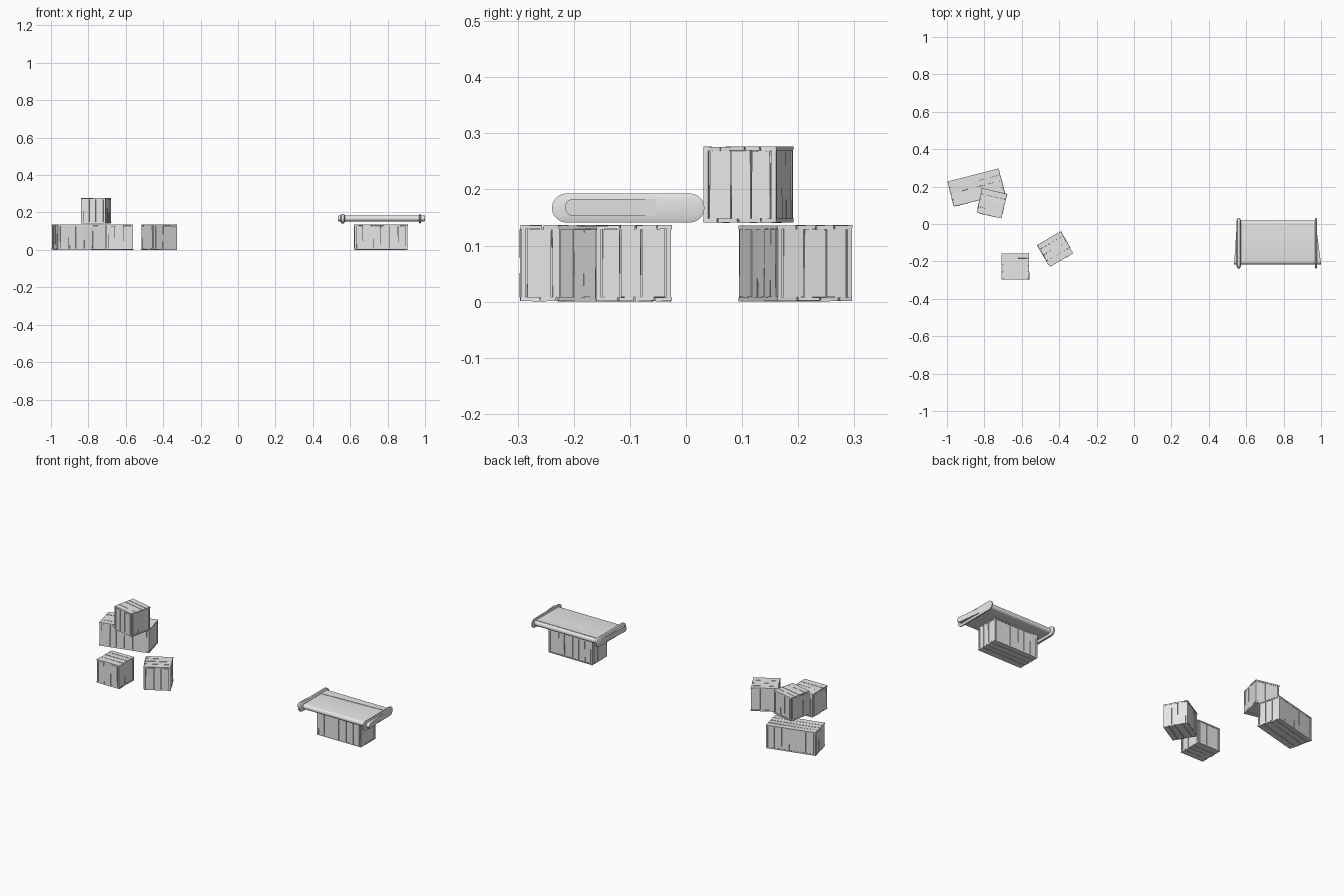
import bpy, bmesh, math, random
from mathutils import Matrix, Vector

random.seed(4)
if "Cube" in bpy.data.objects:
    bpy.data.objects.remove(bpy.data.objects["Cube"], do_unlink=True)

grey = bpy.data.materials.new("plain_grey")
grey.use_nodes = True
grey.diffuse_color = (0.8, 0.8, 0.8, 1)
grey.node_tree.nodes["Principled BSDF"].inputs["Base Color"].default_value = (0.8, 0.8, 0.8, 1)


def finish(bm, name, matrix=None, smooth=False):
    bmesh.ops.recalc_face_normals(bm, faces=bm.faces[:])
    mesh = bpy.data.meshes.new(name)
    bm.to_mesh(mesh)
    bm.free()
    mesh.materials.append(grey)
    obj = bpy.data.objects.new(name, mesh)
    bpy.context.collection.objects.link(obj)
    if matrix:
        obj.matrix_world = matrix
    if smooth:
        bpy.ops.object.select_all(action='DESELECT')
        obj.select_set(True)
        bpy.context.view_layer.objects.active = obj
        bpy.ops.object.shade_smooth_by_angle(angle=math.radians(40))
    return obj


def box(bm, lo, hi, wobble=0.0):
    """Box between two corners, with slightly uneven hand-cut corners."""
    lo, hi = Vector(lo), Vector(hi)
    verts = bmesh.ops.create_cube(bm, size=1)["verts"]
    for v in verts:
        v.co = Vector(v.co[i] * (hi[i] - lo[i]) + (lo[i] + hi[i]) / 2 for i in range(3))
        v.co += Vector(random.uniform(-wobble, wobble) for _ in range(3))


def splits(half, count, gap=0.0022):
    """Uneven plank intervals across -half..half."""
    widths = [random.uniform(0.75, 1.25) for _ in range(count)]
    scale = 2 * half / sum(widths)
    start = -half
    for w in widths:
        yield start + gap / 2, start + w * scale - gap / 2
        start += w * scale


def crate(name, x, y, z, length, depth, angle, long_planks, height=0.137):
    place = Matrix.Translation((x, y, z)) @ Matrix.Rotation(math.radians(angle), 4, 'Z')
    hx, hy = length / 2, depth / 2
    lid, inset, post = 0.008, 0.004, 0.008
    bx, by = hx - inset, hy - inset

    # Solid core behind the plank gaps
    bm = bmesh.new()
    box(bm, (-bx + 0.004, -by + 0.004, 0.005), (bx - 0.004, by - 0.004, height - 0.005))
    finish(bm, name + "_core", place)

    # Upright planks on all four sides
    bm = bmesh.new()
    for s in (-1, 1):
        for a, b in splits(bx - post, long_planks):
            box(bm, (a, s * by - 0.004, lid), (b, s * by + 0.001, height - lid), 0.0009)
        for a, b in splits(by - post, 3):
            box(bm, (s * bx - 0.004, a, lid), (s * bx + 0.001, b, height - lid), 0.0009)
    finish(bm, name + "_side_planks", place)

    # Corner posts
    bm = bmesh.new()
    for sx in (-1, 1):
        for sy in (-1, 1):
            cx, cy = sx * (bx - post / 2 + 0.002), sy * (by - post / 2 + 0.002)
            box(bm, (cx - post / 2, cy - post / 2, lid / 2),
                (cx + post / 2, cy + post / 2, height - lid / 2))
    finish(bm, name + "_corner_posts", place)

    # Lid and base boards running lengthwise
    for part, low in (("_base_boards", 0.001), ("_lid_boards", height - lid)):
        bm = bmesh.new()
        for a, b in splits(hy, 4):
            trim = random.uniform(0, 0.003)
            box(bm, (-hx + trim, a, low), (hx - trim, b, low + lid - 0.001), 0.001)
        finish(bm, name + part, place)


crate("long_crate", -0.843, 0.195, 0, 0.284, 0.14, 14.3, 6)
crate("stacked_crate", -0.76, 0.111, 0.14, 0.138, 0.136, -13, 3)
crate("front_crate", -0.634, -0.226, 0, 0.148, 0.14, 0, 3)
crate("turned_crate", -0.421, -0.134, 0, 0.148, 0.135, 30, 3)
crate("counter_crate", 0.765, -0.093, 0, 0.287, 0.137, 0, 6)


def loft(name, sections, mid_y, mid_z, steps=10):
    """Rounded flat section lofted along x; each is (x, skew, half width, half height)."""
    bm = bmesh.new()
    loops = []
    for x, skew, hw, hh in sections:
        loop = []
        for s in (1, -1):
            for i in range(steps + 1):
                t = math.pi * (i / steps - 0.5)
                dy = s * (hw - hh + hh * math.cos(t))
                loop.append(bm.verts.new((x + skew * dy, mid_y + dy, mid_z + s * hh * math.sin(t))))
        loops.append(loop)
    n = len(loops[0])
    for a, b in zip(loops, loops[1:]):
        for i in range(n):
            bm.faces.new((a[i], a[(i + 1) % n], b[(i + 1) % n], b[i]))
    bm.faces.new(loops[0])
    bm.faces.new(loops[-1])
    return finish(bm, name, smooth=True)


# Flat rounded counter top with slanted ends
loft("counter_top", [(0.543, 0.065, 0.117, 0.015), (0.985, -0.13, 0.117, 0.015)], -0.099, 0.168)

# Raised bands round each end
for name, x, w in (("left_band", 0.973, 0.006), ("right_band", 0.56, 0.011)):
    loft(name, [(x - w, 0, 0.123, 0.018), (x - w / 2, 0, 0.136, 0.026),
                (x + w / 2, 0, 0.136, 0.026), (x + w, 0, 0.123, 0.018)], -0.103, 0.167)

# Thin overlapping fold along the back of the counter top
bm = bmesh.new()
outline = [(0.56, -0.05), (0.972, -0.03), (0.972, 0.005), (0.56, 0.005)]
bottom = bm.faces.new([bm.verts.new((x, y, 0.181)) for x, y in outline])
lifted = bmesh.ops.extrude_face_region(bm, geom=[bottom])["geom"]
bmesh.ops.translate(bm, vec=(0, 0, 0.004), verts=[g for g in lifted if isinstance(g, bmesh.types.BMVert)])
finish(bm, "counter_fold")
